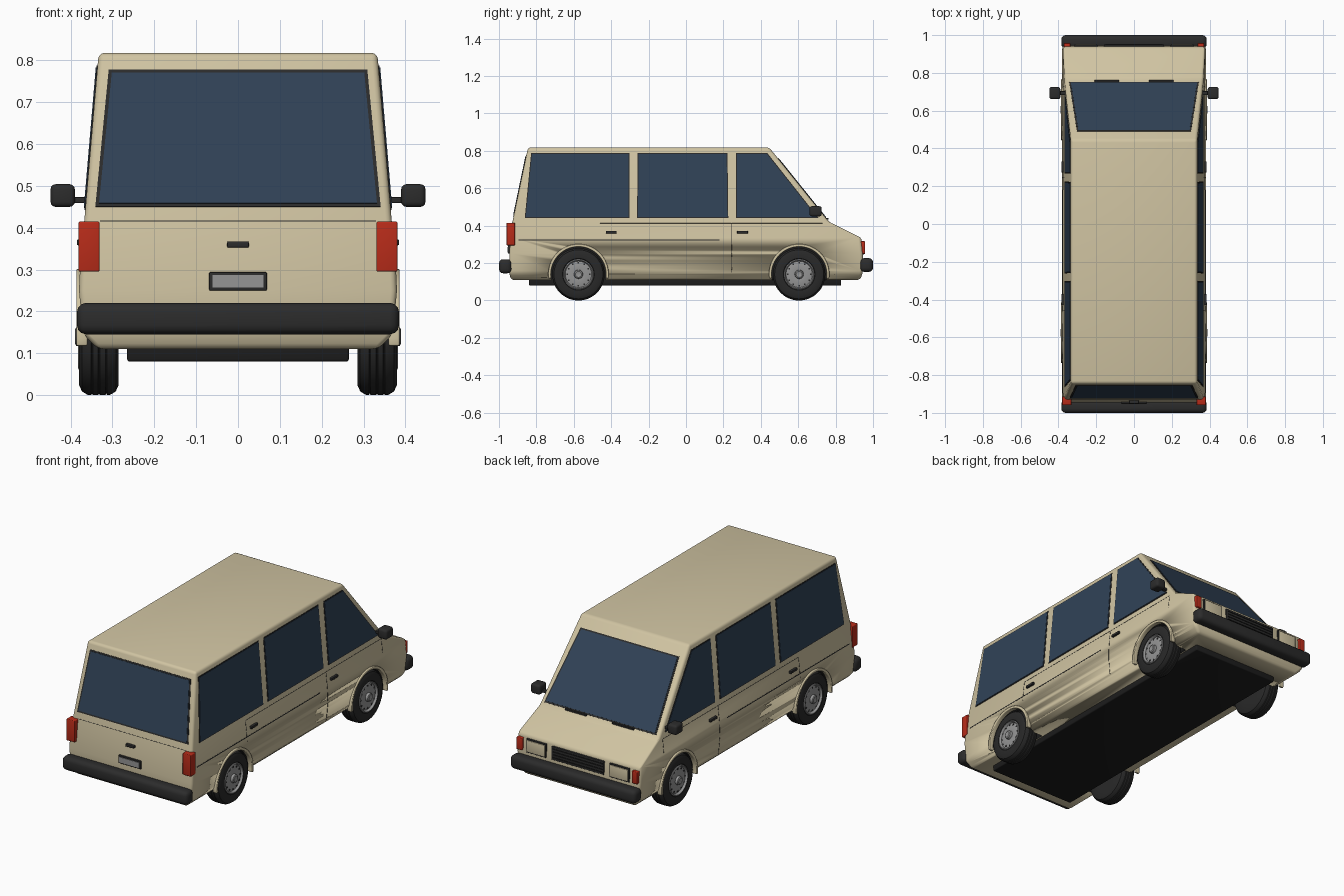
import bpy, bmesh, math
from mathutils import Vector

old = bpy.data.objects.get("Cube")
if old:
    bpy.data.objects.remove(old, do_unlink=True)


def material(name, r, g, b):
    m = bpy.data.materials.new(name)
    m.use_nodes = True
    m.diffuse_color = (r, g, b, 1)
    bsdf = m.node_tree.nodes["Principled BSDF"]
    bsdf.inputs["Base Color"].default_value = (r, g, b, 1)
    bsdf.inputs["Roughness"].default_value = 0.6
    return m


PAINT = material("beige paint", 0.63, 0.55, 0.36)
GLASS = material("blue grey glass", 0.03, 0.055, 0.095)
TRIM = material("black trim", 0.025, 0.025, 0.025)
RUBBER = material("tyre rubber", 0.022, 0.022, 0.022)
UNDER = material("underbody black", 0.012, 0.012, 0.012)
METAL = material("grey metal", 0.3, 0.3, 0.3)
RED = material("red lens", 0.48, 0.025, 0.01)


def finish(name, bm, mat, bevel=0, segments=3, angle=20):
    bmesh.ops.recalc_face_normals(bm, faces=bm.faces[:])
    me = bpy.data.meshes.new(name)
    bm.to_mesh(me)
    bm.free()
    me.materials.append(mat)
    ob = bpy.data.objects.new(name, me)
    bpy.context.collection.objects.link(ob)
    bpy.ops.object.select_all(action="DESELECT")
    ob.select_set(True)
    bpy.context.view_layer.objects.active = ob
    if bevel:
        mod = ob.modifiers.new("Rounded edges", "BEVEL")
        mod.width, mod.segments = bevel, segments
        mod.limit_method, mod.angle_limit = "ANGLE", math.radians(angle)
        bpy.ops.object.modifier_apply(modifier=mod.name)
    bpy.ops.object.shade_smooth_by_angle(angle=math.radians(32))
    return ob


def box(name, centre, size, mat, bevel=0.0):
    bm = bmesh.new()
    bmesh.ops.create_cube(bm, size=1)
    for v in bm.verts:
        v.co = Vector(centre) + Vector([a * b for a, b in zip(v.co, size)])
    return finish(name, bm, mat, bevel)


def plate(name, pts, out, mat, height=0.003, depth=0.004, bevel=0):
    """Thin plate on a flat outline, raised towards the direction out."""
    pts = [Vector(p) for p in pts]
    n = (pts[1] - pts[0]).cross(pts[2] - pts[0]).normalized()
    if n.dot(Vector(out)) < 0:
        n = -n
    bm = bmesh.new()
    low = [bm.verts.new(p - n * depth) for p in pts]
    top = [bm.verts.new(p + n * height) for p in pts]
    bm.faces.new(low)
    bm.faces.new(top)
    for i in range(len(pts)):
        j = (i + 1) % len(pts)
        bm.faces.new((low[i], low[j], top[j], top[i]))
    return finish(name, bm, mat, bevel)


def lathe(name, profile, centre, side, mat, steps=48):
    """Revolve (x, radius) points about the axle."""
    bm = bmesh.new()
    rings = []
    for x, r in profile:
        rings.append([bm.verts.new((side * x, centre[0] + r * math.cos(a), centre[1] + r * math.sin(a)))
                      for a in (math.tau * i / steps for i in range(steps))])
    for a, b in zip(rings, rings[1:]):
        for i in range(steps):
            j = (i + 1) % steps
            bm.faces.new((a[i], a[j], b[j], b[i]))
    bm.faces.new(rings[0])
    bm.faces.new(rings[-1])
    return finish(name, bm, mat)


# Body shell: (height, rear y, front y, half width)
LEVELS = [(0.11, -0.935, 0.93, 0.335), (0.145, -0.945, 0.945, 0.37), (0.25, -0.945, 0.945, 0.38),
          (0.335, -0.938, 0.938, 0.376), (0.42, -0.928, 0.765, 0.367), (0.818, -0.845, 0.445, 0.333)]


def shell_at(z, k):
    for a, b in zip(LEVELS, LEVELS[1:]):
        if z <= b[0]:
            return a[k] + (b[k] - a[k]) * (z - a[0]) / (b[0] - a[0])
    return LEVELS[-1][k]


def on_side(s, y, z):
    return (s * shell_at(z, 3), y, z)


def on_end(k, x, z):
    return (x, shell_at(z, k), z)


bm = bmesh.new()
rings = [[bm.verts.new(p) for p in ((-w, yb, z), (w, yb, z), (w, yf, z), (-w, yf, z))]
         for z, yb, yf, w in LEVELS]
bm.faces.new(rings[0])
bm.faces.new(rings[-1])
for a, b in zip(rings, rings[1:]):
    for i in range(4):
        j = (i + 1) % 4
        bm.faces.new((a[i], a[j], b[j], b[i]))
body = finish("body_shell", bm, PAINT, bevel=0.014)
body.data.materials.append(UNDER)

# Wheels, wheel wells and arch flares
AXLE_Z = 0.14
tyre = [(0.285, 0.07), (0.285, 0.115), (0.292, 0.131), (0.305, 0.139)]
for gx in (0.315, 0.332, 0.349):
    tyre += [(gx - 0.002, 0.14), (gx, 0.136), (gx + 0.002, 0.14)]
tyre += [(0.36, 0.139), (0.373, 0.131), (0.38, 0.115), (0.378, 0.085), (0.365, 0.07)]
rim = [(0.35, 0.082), (0.379, 0.081), (0.382, 0.076), (0.37, 0.07), (0.376, 0.045),
       (0.374, 0.024), (0.387, 0.022), (0.39, 0.016), (0.388, 0.01)]
for s, side in ((1, "left"), (-1, "right")):
    for y, end in ((0.605, "nose"), (-0.575, "tail")):
        tag = f"{side}_{end}"
        well = lathe("well_cutter", [(0.27, 0.148), (0.45, 0.148)], (y, AXLE_Z), s, UNDER)
        well.hide_render = True
        cut = body.modifiers.new("Wheel well", "BOOLEAN")
        cut.object, cut.operation, cut.solver = well, "DIFFERENCE", "EXACT"
        cut.material_mode = "TRANSFER"
        bpy.context.view_layer.objects.active = body
        bpy.ops.object.modifier_apply(modifier=cut.name)
        bpy.data.objects.remove(well, do_unlink=True)
        lathe("tyre_" + tag, tyre, (y, AXLE_Z), s, RUBBER)
        lathe("rim_" + tag, rim, (y, AXLE_Z), s, METAL)
        # Ring of dark vents in the rim
        for i in range(12):
            a = math.tau * i / 12
            cy, cz = y + 0.061 * math.cos(a), AXLE_Z + 0.061 * math.sin(a)
            box(f"rim_vent_{tag}_{i}", (s * 0.372, cy, cz), (0.004, 0.008, 0.008), TRIM)
        arc = [math.radians(-8 + 196 * i / 32) for i in range(33)]
        outline = [(s * 0.374, y + r * math.cos(a), AXLE_Z + r * math.sin(a))
                   for r, seq in ((0.162, arc), (0.147, arc[::-1])) for a in seq]
        plate("arch_flare_" + tag, outline, (s, 0, 0), PAINT, 0.012, 0.014, 0.004)


def glazing(name, outer, out, inset=0.008):
    """Rubber surround with a slightly smaller pane on it."""
    plate(name + "_surround", outer, out, TRIM, 0.002)
    pts = [Vector(p) for p in outer]
    inner = []
    for i, p in enumerate(pts):
        a = (pts[i - 1] - p).normalized()
        b = (pts[(i + 1) % len(pts)] - p).normalized()
        inner.append(p + (a + b) * inset / a.cross(b).length)
    plate(name + "_glass", inner, out, GLASS, 0.004)


# Side windows, door furniture and seams
WINDOWS = {"rear": [(-0.862, 0.442), (-0.302, 0.442), (-0.302, 0.788), (-0.828, 0.788)],
           "middle": [(-0.262, 0.442), (0.226, 0.442), (0.222, 0.788), (-0.258, 0.788)],
           "cab": [(0.268, 0.442), (0.708, 0.442), (0.435, 0.788), (0.268, 0.788)]}
for s, side in ((1, "left"), (-1, "right")):
    for name, pts in WINDOWS.items():
        glazing(f"{name}_window_{side}", [on_side(s, y, z) for y, z in pts], (s, 0, 0), 0.005)
    for y in (-0.4, 0.302):
        box(f"door_handle_{side}", (s * 0.377, y, 0.365), (0.016, 0.058, 0.014), TRIM, 0.003)

    def seam(name, y0, y1, z0, z1):
        pts = [on_side(s, y, z) for y, z in ((y0, z0), (y1, z0), (y1, z1), (y0, z1))]
        plate(f"{name}_{side}", pts, (s, 0, 0), TRIM, 0.0008)

    seam("sliding_rail", -0.895, 0.18, 0.322, 0.327)
    seam("belt_seam", -0.46, 0.73, 0.413, 0.415)
    for y, low in ((0.245, 0.15), (-0.46, 0.3), (0.73, 0.31)):
        for z0, z1 in ((0.15, 0.25), (0.25, 0.335), (0.335, 0.414)):
            if z1 > low + 0.03:
                seam("door_seam", y - 0.001, y + 0.001, max(z0, low), z1)

    # Mirrors and lamps
    box("mirror_" + side, (s * 0.419, 0.693, 0.477), (0.058, 0.065, 0.054), TRIM, 0.012)
    box("mirror_arm_" + side, (s * 0.375, 0.693, 0.466), (0.06, 0.02, 0.014), TRIM, 0.003)
    box("tail_lamp_" + side, (s * 0.356, -0.937, 0.355), (0.05, 0.045, 0.12), RED, 0.004)
    box("nose_indicator_" + side, (s * 0.354, 0.94, 0.283), (0.034, 0.036, 0.068), RED, 0.004)
    box("headlamp_surround_" + side, (s * 0.255, 0.937, 0.28), (0.122, 0.026, 0.076), TRIM, 0.003)
    box("headlamp_" + side, (s * 0.255, 0.94, 0.28), (0.11, 0.028, 0.064), PAINT, 0.003)
    box("wiper_" + side, (s * 0.145, 0.757, 0.437), (0.13, 0.01, 0.008), TRIM)

# Windscreen and rear window
for name, k, low, high, w0, w1, d in (("windscreen", 2, 0.437, 0.762, 0.343, 0.302, 1),
                                      ("rear_window", 1, 0.45, 0.778, 0.341, 0.309, -1)):
    pts = [on_end(k, -w0, low), on_end(k, w0, low), on_end(k, w1, high), on_end(k, -w1, high)]
    glazing(name, pts, (0, d, 0.3))

# Bumpers, grille, tailgate details and underbody
box("nose_bumper", (0, 0.965, 0.19), (0.77, 0.07, 0.074), TRIM, 0.022)
box("tail_bumper", (0, -0.966, 0.183), (0.77, 0.068, 0.075), TRIM, 0.022)
box("grille", (0, 0.937, 0.28), (0.32, 0.026, 0.074), TRIM, 0.003)
for i in range(4):
    box(f"grille_bar_{i}", (0, 0.949, 0.256 + 0.016 * i), (0.304, 0.008, 0.006), UNDER)
box("tailgate_handle", (0, -0.942, 0.36), (0.052, 0.018, 0.014), TRIM, 0.003)
box("plate_surround", (0, -0.943, 0.272), (0.138, 0.018, 0.044), TRIM, 0.003)
box("plate_panel", (0, -0.948, 0.272), (0.122, 0.014, 0.03), METAL)
pts = [on_end(1, x, z) for x, z in ((-0.33, 0.415), (0.33, 0.415), (0.33, 0.417), (-0.33, 0.417))]
plate("tailgate_seam", pts, (0, -1, 0), TRIM, 0.0008)
box("underbody", (0, -0.005, 0.101), (0.53, 1.67, 0.042), UNDER, 0.006)
